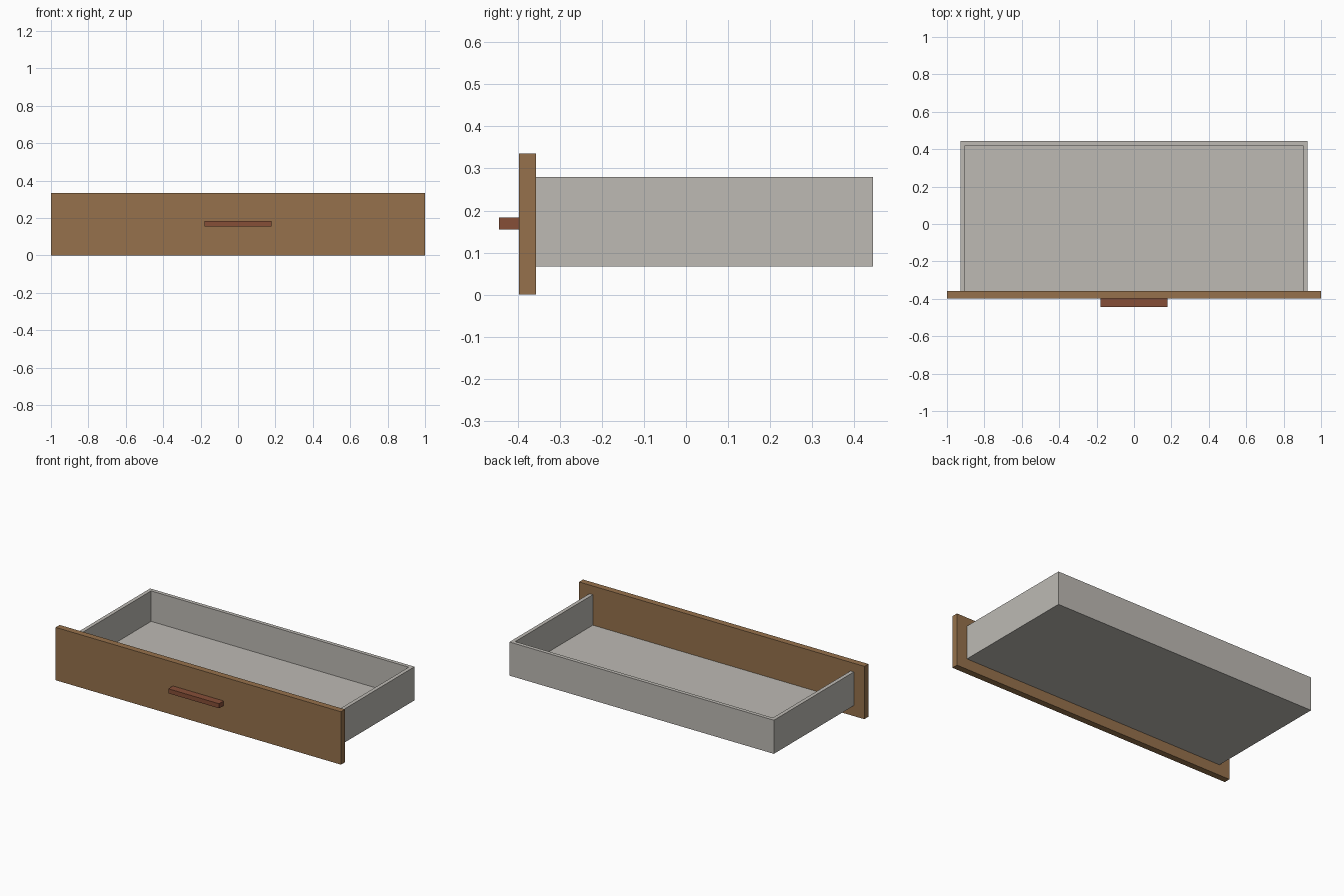
import bpy
import bmesh
from mathutils import Vector

cube = bpy.data.objects.get("Cube")
if cube:
    bpy.data.objects.remove(cube, do_unlink=True)


def material(name, rgb):
    mat = bpy.data.materials.new(name)
    mat.use_nodes = True
    mat.diffuse_color = (*rgb, 1)
    mat.node_tree.nodes["Principled BSDF"].inputs["Base Color"].default_value = (*rgb, 1)
    return mat


def board(name, low, high, mat):
    """Flat-faced box spanning two opposite corners."""
    low, high = Vector(low), Vector(high)
    size = high - low
    bm = bmesh.new()
    bmesh.ops.create_cube(bm, size=1)
    bmesh.ops.scale(bm, vec=size, verts=bm.verts)
    mesh = bpy.data.meshes.new(name)
    bm.to_mesh(mesh)
    bm.free()
    mesh.materials.append(mat)
    obj = bpy.data.objects.new(name, mesh)
    obj.location = (low + high) / 2
    bpy.context.collection.objects.link(obj)
    return obj


wood = material("brown wood", (0.305, 0.167, 0.072))
grey = material("warm grey", (0.509, 0.491, 0.456))
red = material("reddish brown", (0.238, 0.077, 0.039))

# Main dimensions
outer, inner = 0.927, 0.903
front, panel_back, back = -0.397, -0.357, 0.444
bottom, top = 0.067, 0.28
thick = outer - inner

# Front panel and handle
board("front_panel", (-1, front, 0), (1, panel_back, 0.335), wood)
board("handle", (-0.178, -0.444, 0.155), (0.178, front, 0.184), red)

# Side walls
for name, sign in (("left_side", 1), ("right_side", -1)):
    xs = sorted((sign * inner, sign * outer))
    board(name, (xs[0], panel_back, bottom), (xs[1], back, top), grey)

# Back wall and floor
board("back_wall", (-inner, back - thick, bottom), (inner, back, top), grey)
board("floor", (-inner, panel_back, bottom), (inner, back - thick, bottom + 0.02), grey)
